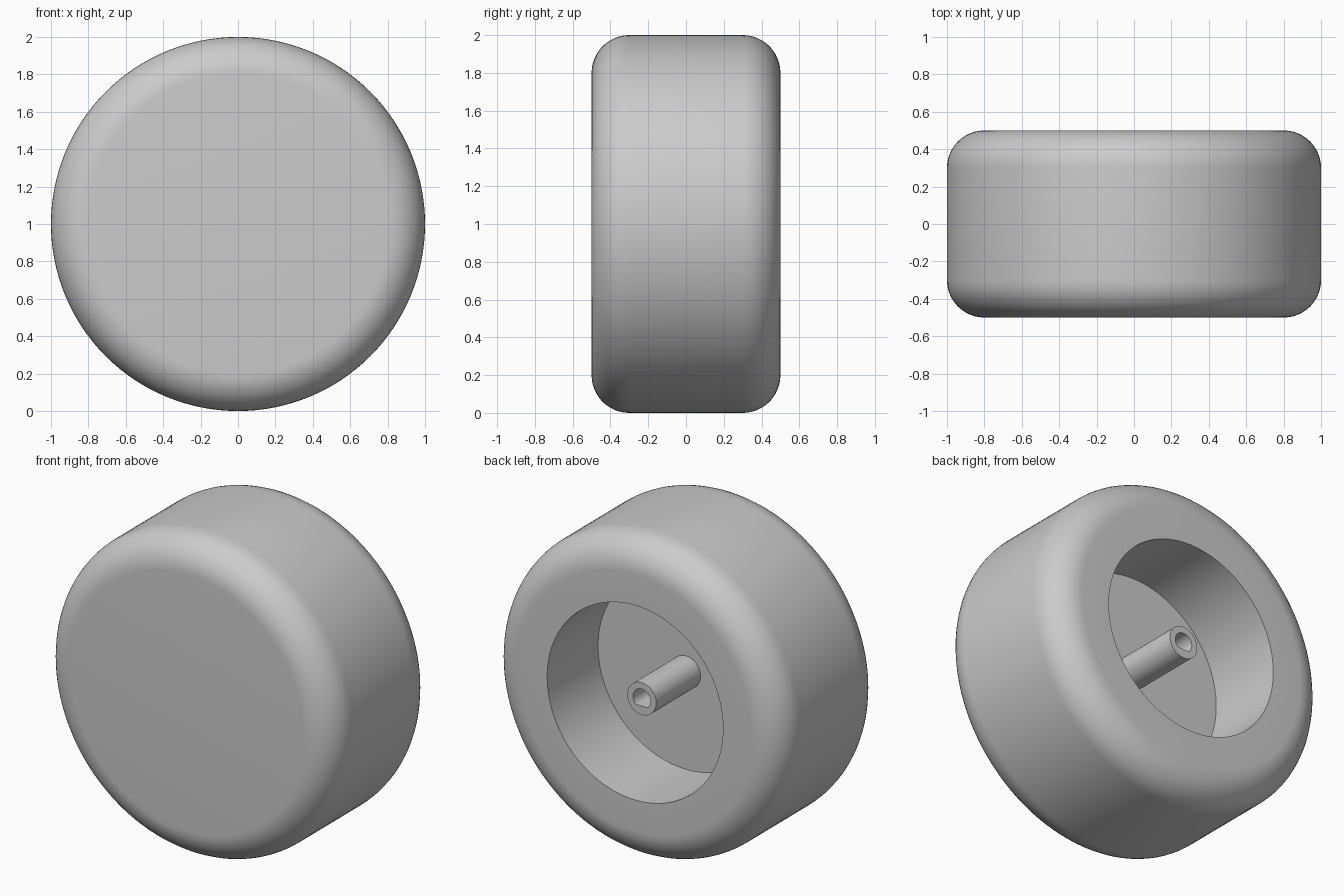
import bpy
import bmesh
import math

cube = bpy.data.objects.get("Cube")
if cube:
    bpy.data.objects.remove(cube, do_unlink=True)

SEGMENTS = 128
AXLE_HEIGHT = 1.0

grey = bpy.data.materials.new("plain_grey")
grey.use_nodes = True
colour = (0.6, 0.6, 0.6, 1.0)
grey.diffuse_color = colour
grey.node_tree.nodes["Principled BSDF"].inputs["Base Color"].default_value = colour


def ring(radius, y, flat=None):
    """Circle around the axle; flat cuts off its lower side at that depth."""
    points = []
    for i in range(SEGMENTS):
        a = math.tau * i / SEGMENTS
        z = radius * math.sin(a)
        if flat is not None:
            z = max(z, -flat)
        points.append((radius * math.cos(a), y, AXLE_HEIGHT + z))
    return points


def loft(name, rings, closed=False):
    """Join rings with quads; cap the two ends, or join the last to the first."""
    bm = bmesh.new()
    loops = [[bm.verts.new(p) for p in r] for r in rings]
    pairs = list(zip(loops, loops[1:]))
    if closed:
        pairs.append((loops[-1], loops[0]))
    else:
        bm.faces.new(loops[0])
        bm.faces.new(loops[-1])
    for a, b in pairs:
        for i in range(SEGMENTS):
            j = (i + 1) % SEGMENTS
            bm.faces.new((a[i], a[j], b[j], b[i]))
    bmesh.ops.recalc_face_normals(bm, faces=bm.faces)
    mesh = bpy.data.meshes.new(name)
    bm.to_mesh(mesh)
    bm.free()
    mesh.materials.append(grey)
    obj = bpy.data.objects.new(name, mesh)
    bpy.context.collection.objects.link(obj)
    bpy.ops.object.select_all(action="DESELECT")
    obj.select_set(True)
    bpy.context.view_layer.objects.active = obj
    bpy.ops.object.shade_smooth_by_angle(angle=math.radians(30))
    return obj


# Wheel: closed front, rounded shoulders, deep round recess in the back
STEPS = 12
shoulder = [math.pi / 2 * i / STEPS for i in range(STEPS + 1)]
front = [ring(0.8 + 0.2 * math.sin(a), -0.3 - 0.2 * math.cos(a)) for a in shoulder]
back = [ring(0.8 + 0.2 * math.cos(a), 0.3 + 0.2 * math.sin(a)) for a in shoulder]
recess = [ring(0.605, 0.5), ring(0.605, 0.0)]
loft("wheel_body", front + back + recess)

# Hub: tube on the recess floor with a flat-sided shaft hole
HUB_BASE, HUB_END = -0.02, 0.435
loft("axle_hub", [
    ring(0.1, HUB_BASE),
    ring(0.1, HUB_END),
    ring(0.06, HUB_END, flat=0.045),
    ring(0.06, HUB_BASE, flat=0.045),
], closed=True)
